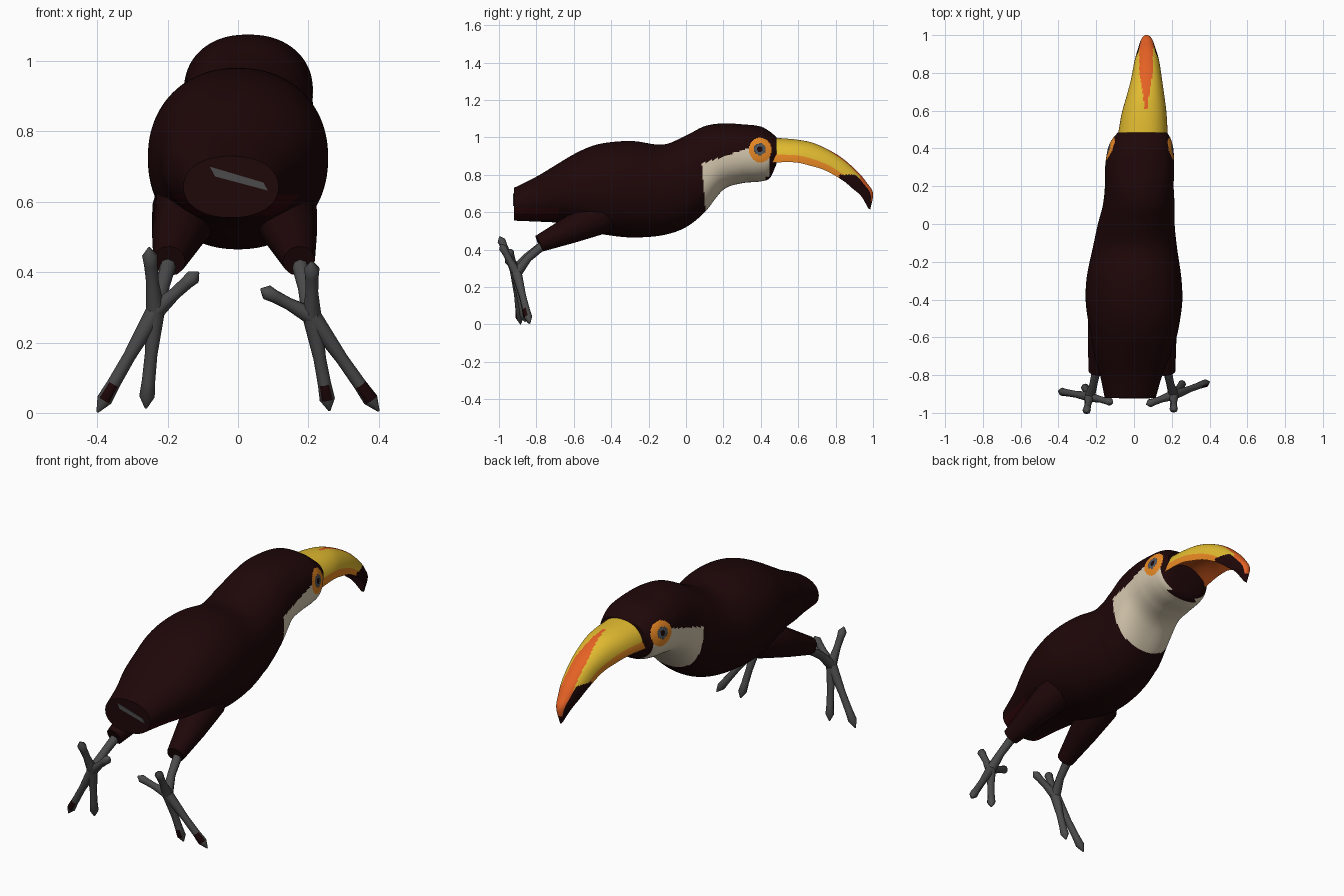
import bpy, bmesh, math
from mathutils import Vector

if "Cube" in bpy.data.objects:
    bpy.data.objects.remove(bpy.data.objects["Cube"])


def material(name, r, g, b):
    m = bpy.data.materials.new(name)
    m.diffuse_color = (r, g, b, 1)
    m.use_nodes = True
    m.node_tree.nodes["Principled BSDF"].inputs["Base Color"].default_value = m.diffuse_color
    return m


MATS = [material("dark plumage", 0.013, 0.002, 0.0025),
        material("cream throat", 0.66, 0.57, 0.42),
        material("beak yellow", 0.76, 0.50, 0.03),
        material("beak orange red", 0.78, 0.12, 0.018),
        material("face orange", 0.82, 0.25, 0.018),
        material("leg grey", 0.07, 0.07, 0.07),
        material("eye blue grey", 0.08, 0.11, 0.14),
        material("mouth rust", 0.50, 0.08, 0.01),
        material("tail red", 0.03, 0.002, 0.003)]
DARK, CREAM, YELLOW, RED, ORANGE, GREY, EYE, RUST, TAILRED = range(9)


def loft(name, rings, rule):
    """Skin a list of closed rings; rule(i, j, centre, normal) picks a material."""
    bm = bmesh.new()
    vs = [[bm.verts.new(p) for p in r] for r in rings]
    n = len(rings[0])
    where = {}
    for i in range(len(rings) - 1):
        for j in range(n):
            k = (j + 1) % n
            f = bm.faces.new((vs[i][j], vs[i][k], vs[i + 1][k], vs[i + 1][j]))
            where[f] = (i, j)
    where[bm.faces.new(vs[0])] = (0, -1)
    where[bm.faces.new(vs[-1])] = (len(rings) - 2, -1)
    bmesh.ops.recalc_face_normals(bm, faces=bm.faces[:])
    for f, (i, j) in where.items():
        f.material_index = rule(i, j, f.calc_center_median(), f.normal)
    me = bpy.data.meshes.new(name)
    bm.to_mesh(me)
    bm.free()
    ob = bpy.data.objects.new(name, me)
    bpy.context.collection.objects.link(ob)
    for m in MATS:
        me.materials.append(m)
    bpy.ops.object.select_all(action='DESELECT')
    ob.select_set(True)
    bpy.context.view_layer.objects.active = ob
    bpy.ops.object.shade_smooth_by_angle(angle=math.radians(50))
    return ob


def tube(name, stations, rule, n=8):
    """Tube through (point, radius) stations."""
    pts = [Vector(p) for p, r in stations]
    rings = []
    for i, (p, r) in enumerate(stations):
        t = (pts[min(i + 1, len(pts) - 1)] - pts[max(i - 1, 0)]).normalized()
        u = t.cross(Vector((1, 0, 0))).normalized()
        v = t.cross(u)
        rings.append([pts[i] + r * (math.cos(a) * u + math.sin(a) * v)
                      for a in (2 * math.pi * k / n for k in range(n))])
    return loft(name, rings, rule)


def smooth_at(table, t):
    """Cubic interpolation of table rows by their first column."""
    i = max(k for k in range(len(table) - 1) if table[k][0] <= t)
    a, b = table[i], table[i + 1]
    h = b[0] - a[0]
    p, q = table[max(i - 1, 0)], table[min(i + 2, len(table) - 1)]
    s = (t - a[0]) / h
    out = []
    for c in range(len(a)):
        ma = (b[c] - p[c]) / (b[0] - p[0]) * h
        mb = (q[c] - a[c]) / (q[0] - a[0]) * h
        out.append((2*s**3 - 3*s*s + 1) * a[c] + (s**3 - 2*s*s + s) * ma
                   + (3*s*s - 2*s**3) * b[c] + (s**3 - s*s) * mb)
    return out


def power(v, e):
    return math.copysign(abs(v) ** e, v)


# Body and head: y, centre x, half width, bottom z, top z
BODY = [(-.92, -.02, .135, .555, .73), (-.8, -.015, .165, .55, .79),
        (-.7, -.01, .2, .545, .85), (-.6, 0, .225, .53, .91),
        (-.5, 0, .245, .495, .955), (-.4, 0, .256, .475, .975),
        (-.28, 0, .25, .465, .98), (-.12, .005, .222, .478, .962),
        (0, .012, .203, .52, 1.01), (.1, .025, .19, .60, 1.06),
        (.2, .028, .182, .72, 1.075), (.3, .03, .183, .755, 1.07),
        (.4, .035, .173, .765, 1.058), (.45, .04, .155, .785, 1.03),
        (.485, .045, .13, .86, 1.0)]
rings = []
# coarse steps on the body, fine ones on the painted head
STEPS = [-.92 + .02 * i for i in range(49)] + [.045 + .0055 * i for i in range(80)] + [.48499]
AROUND = 140
for y in STEPS:
    _, cx, w, zb, zt = smooth_at(BODY, y)
    e = .92 if y < 0 else .88
    angles = [2 * math.pi * k / AROUND for k in range(AROUND)]
    rings.append([(cx + w * power(math.cos(a), e), y,
                   (zb + zt) / 2 + (zt - zb) / 2 * power(math.sin(a), e)) for a in angles])


def plumage(i, j, c, n):
    if j < 0:
        return DARK
    y, z = c.y, c.z
    d = math.hypot(y - .395, z - .937)
    if d < .014:
        return DARK
    if d < .024:
        return EYE
    if d < .031:
        return GREY
    if math.hypot((y - .397) / .06, (z - .933) / .066) < 1:
        return ORANGE
    if y > .085 + max(0, .86 - z) * .08 and z < min(.865 + .33 * (y - .1), .94) \
            and y < (.445 if z > .79 else .425):
        return CREAM
    if y < -.68 and .56 < z < .62:
        return TAILRED
    return DARK


loft("body_and_head", rings, plumage)

# Beak: station, top y, top z, bottom y, bottom z, half width, centre x
BEAK = [(0, .45, 1.0, .44, .865, .135, .045), (1, .6, .987, .575, .867, .12, .053),
        (2, .7, .963, .66, .85, .103, .06), (3, .82, .90, .745, .823, .084, .066),
        (4, .914, .82, .835, .772, .068, .068), (5, .965, .76, .89, .727, .052, .068),
        (6, 1.0, .70, .937, .685, .034, .067), (7, .985, .615, .975, .62, .006, .066)]
ARCH, UNDER, CUTS = 48, 10, 12
rings = []
for i in range(7 * CUTS + 1):
    _, ty, tz, by, bz, w, cx = smooth_at(BEAK, min(i / CUTS, 6.9999))
    prof = [(power(math.cos(math.pi * k / ARCH), .9), abs(math.sin(math.pi * k / ARCH)) ** .85)
            for k in range(ARCH + 1)]
    for k in range(1, UNDER):
        x = -1 + 2 * k / UNDER
        prof.append((x, .55 * (1 - x * x)))
    rings.append([(cx + w * x, by + (ty - by) * s, bz + (tz - bz) * s) for x, s in prof])


def beak_paint(i, j, c, n):
    if j < 0:
        return DARK
    if j >= ARCH:
        return DARK if c.y > .9 else RUST
    s = math.sin(math.pi * (j + .5) / ARCH) ** .85
    if c.y > .82 and c.z < .80 and (s < .8 or c.z < .66):
        return DARK
    if c.y > .6 and abs(c.x - .064) < min(.036, .16 * (c.y - .58)):
        return RED
    if c.y > .93:
        return RED
    return ORANGE if s < .34 else YELLOW


loft("beak", rings, beak_paint)


# Legs: thigh, shank and four toes per side
def leg(side, hip, mid, knee, hub, toes, dark_claws):
    hip, mid, knee, hub = Vector(hip), Vector(mid), Vector(knee), Vector(hub)
    tube(side + "_thigh", [(hip + Vector((-.2 * hip.x, .14, .04)), .04), (hip, .1),
                           (mid, .073), (knee, .046)], lambda *a: DARK, 12)
    tube(side + "_shank", [(knee + Vector((0, .03, 0)), .024),
                           (knee.lerp(hub, .5), .021), (hub, .028)], lambda *a: GREY)
    for k, tip in enumerate(toes):
        tip = Vector(tip)

        def claw(i, j, c, n, dark=k < dark_claws):
            return DARK if dark and i == 2 and n.y < -.45 else GREY
        tube(f"{side}_toe_{k + 1}",
             [(hub.lerp(tip, t), r) for t, r in
              ((-.04, .028), (.45, .018), (.72, .019), (.88, .022), (1, .003))], claw)


leg("right", (.125, -.45, .585), (.152, -.62, .505), (.173, -.785, .432), (.21, -.905, .275),
    [(.4, -.835, .005), (.26, -.84, .006), (.21, -.99, .43), (.065, -.955, .352)], 2)
leg("left", (-.145, -.45, .585), (-.172, -.62, .505), (-.195, -.785, .432), (-.235, -.915, .29),
    [(-.4, -.885, .002), (-.262, -.86, .013), (-.253, -.997, .47), (-.112, -.945, .40)], 1)

# Pale strip across the tail end
strip = [[(-.08, y, .70), (.072, y, .655), (.085, y, .632), (-.065, y, .672)]
         for y in (-.924, -.918)]
loft("tail_strip", strip, lambda *a: GREY)
